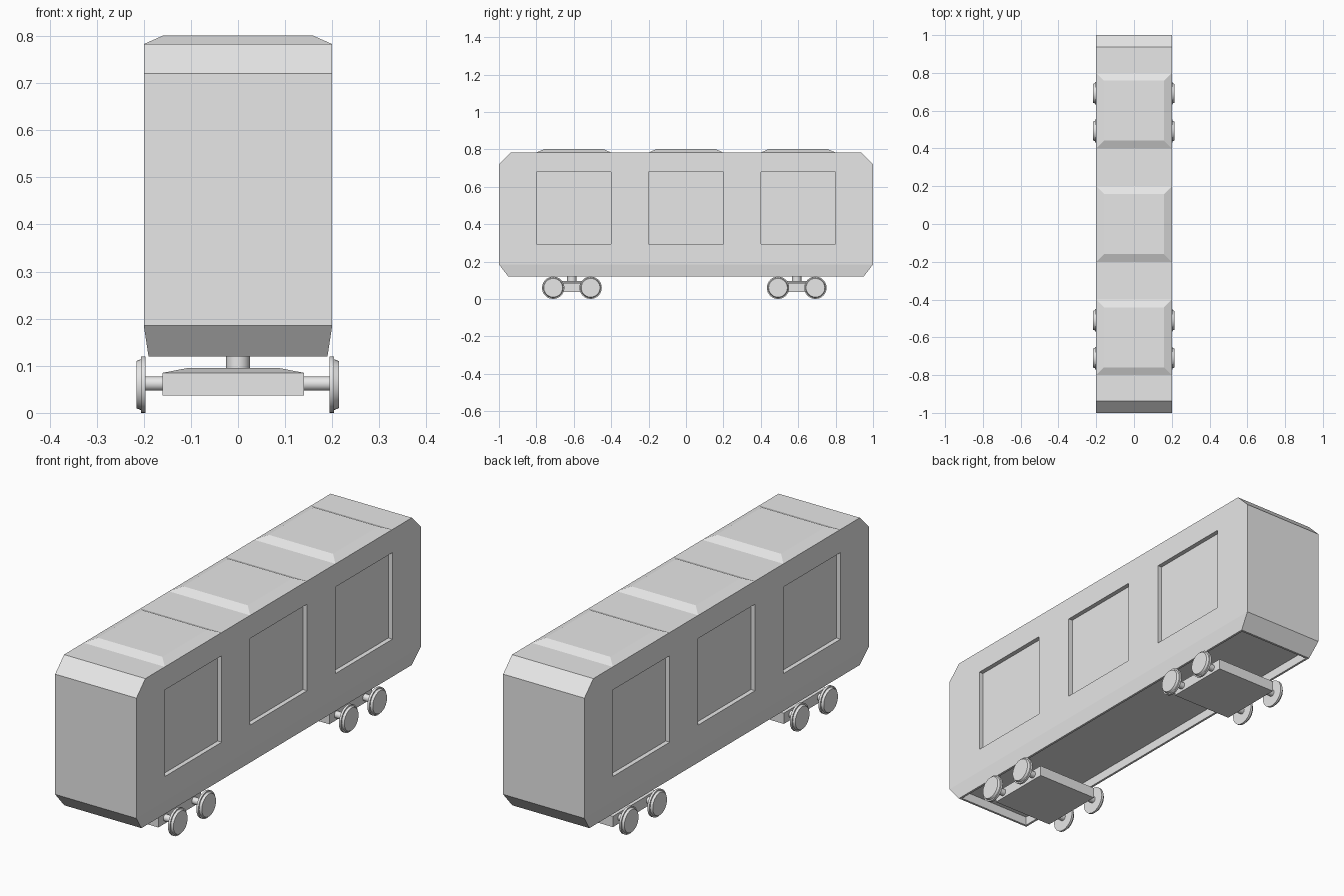
import bpy, bmesh
from mathutils import Matrix, Vector

if "Cube" in bpy.data.objects:
    bpy.data.objects.remove(bpy.data.objects["Cube"])

grey = bpy.data.materials.new("light_grey")
grey.use_nodes = True
GREY = (0.8, 0.8, 0.8, 1)
grey.diffuse_color = GREY
grey.node_tree.nodes["Principled BSDF"].inputs["Base Color"].default_value = GREY


def finish(name, bm, smooth=False):
    bmesh.ops.recalc_face_normals(bm, faces=bm.faces)
    mesh = bpy.data.meshes.new(name)
    bm.to_mesh(mesh)
    bm.free()
    mesh.materials.append(grey)
    obj = bpy.data.objects.new(name, mesh)
    bpy.context.collection.objects.link(obj)
    if smooth:
        bpy.ops.object.select_all(action="DESELECT")
        obj.select_set(True)
        bpy.context.view_layer.objects.active = obj
        bpy.ops.object.shade_smooth_by_angle()
    return obj


def block(name, centre, size, inset=0, rise=0):
    """Box standing on centre, optionally with a sloped cap of the given rise."""
    bm = bmesh.new()
    bmesh.ops.create_cube(bm, size=1)
    for v in bm.verts:
        v.co = Vector(centre) + Vector((v.co.x * size[0], v.co.y * size[1], (v.co.z + 0.5) * size[2]))
    if rise:
        top = [f for f in bm.faces if f.normal.z > 0.9]
        bmesh.ops.inset_region(bm, faces=top, thickness=inset, depth=0)
        for v in top[0].verts:
            v.co.z += rise
    return finish(name, bm)


def cylinder(name, centre, r1, r2, depth, axis="Z", sides=32):
    bm = bmesh.new()
    turn = Matrix.Rotation(1.5707963, 4, "Y") if axis == "X" else Matrix()
    bmesh.ops.create_cone(bm, cap_ends=True, segments=sides, radius1=r1, radius2=r2,
                          depth=depth, matrix=Matrix.Translation(centre) @ turn)
    return finish(name, bm, smooth=True)


# Car body: chamfered side outline extruded across, tucked in along the lower edge
half = [(0.95, 0.12), (1, 0.185), (1, 0.72), (0.937, 0.783)]
outline = half + [(-y, z) for y, z in reversed(half)]
bm = bmesh.new()
face = bm.faces.new([bm.verts.new((-0.2, y, z)) for y, z in outline])
out = bmesh.ops.extrude_face_region(bm, geom=[face])
for v in out["geom"]:
    if isinstance(v, bmesh.types.BMVert):
        v.co.x = 0.2
for v in bm.verts:
    if v.co.z < 0.15:
        v.co.x *= 0.95
bmesh.ops.split_edges(bm, edges=[])
bmesh.ops.bisect_plane(bm, geom=bm.verts[:] + bm.edges[:] + bm.faces[:],
                       plane_co=(0, 0, 0.185), plane_no=(0, 0, 1))
body = finish("car_body", bm)

# Recessed window panels on both sides and the hollow underside
cutters = [block("window_cutter", (s * 0.23, y, 0.295), (0.1, 0.4, 0.385))
           for s in (-1, 1) for y in (-0.6, 0, 0.6)]
cutters.append(block("underside_cutter", (0, 0, 0.06), (0.36, 1.88, 0.10)))
bpy.context.view_layer.objects.active = body
for cutter in cutters:
    cutter.hide_render = True
    mod = body.modifiers.new("cut", "BOOLEAN")
    mod.operation = "DIFFERENCE"
    mod.solver = "EXACT"
    mod.object = cutter
    bpy.ops.object.modifier_apply(modifier=mod.name)
    bpy.data.objects.remove(cutter)

# Raised roof panels
for i, y in enumerate((-0.6, 0, 0.6)):
    block(f"roof_panel_{i + 1}", (0, y, 0.773), (0.4, 0.4, 0.01), inset=0.058, rise=0.018)

# Two bogies, each with frame, pivot, axles and flanged wheels
for end, y in (("front", -0.61), ("rear", 0.592)):
    block(f"{end}_bogie_frame", (-0.01, y, 0.037), (0.3, 0.3, 0.048), inset=0.073, rise=0.01)
    cylinder(f"{end}_bogie_pivot", (0, y, 0.13), 0.025, 0.025, 0.08)
    for n, dy in enumerate((-0.1, 0.1)):
        wy = y + dy
        cylinder(f"{end}_axle_{n + 1}", (0, wy, 0.062), 0.015, 0.015, 0.4, "X")
        for side, s in (("right", -1), ("left", 1)):
            cx = s * 0.2 - 0.001
            cylinder(f"{end}_{side}_flange_{n + 1}", (cx, wy, 0.06), 0.06, 0.06, 0.01, "X")
            r1, r2 = (0.05, 0.054) if s < 0 else (0.054, 0.05)
            cylinder(f"{end}_{side}_wheel_{n + 1}", (cx + s * 0.01, wy, 0.06), r1, r2, 0.01, "X")
